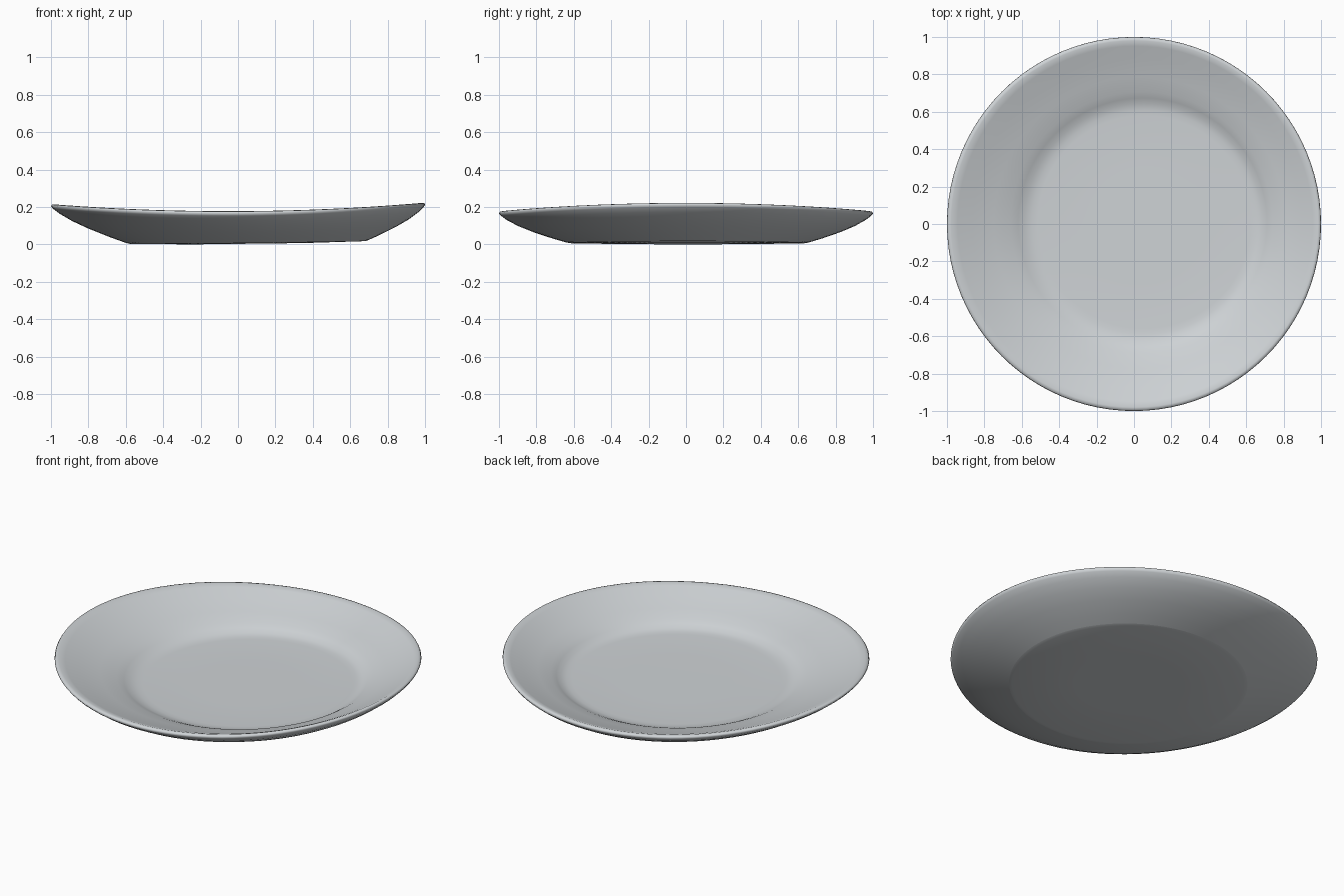
import bpy, bmesh
from math import cos, sin, pi

cube = bpy.data.objects.get("Cube")
if cube:
    bpy.data.objects.remove(cube)

glaze = bpy.data.materials.new("pale grey glaze")
glaze.use_nodes = True
colour = (0.62, 0.65, 0.67, 1)
glaze.diffuse_color = colour
glaze.node_tree.nodes["Principled BSDF"].inputs["Base Color"].default_value = colour

SIDES = 96
# Closed cross-section (radius, height): underside, rounded lip, inner wall, floor
PROFILE = [(0.3, 0.0), (0.63, 0.005), (0.65, 0.01), (0.72, 0.034), (0.82, 0.073),
           (0.9, 0.11), (0.96, 0.146), (0.99, 0.17), (1.0, 0.183), (0.995, 0.192),
           (0.98, 0.194), (0.95, 0.183), (0.88, 0.154), (0.78, 0.119), (0.7, 0.093),
           (0.665, 0.076), (0.635, 0.06), (0.6, 0.053), (0.57, 0.051), (0.3, 0.05)]
FOOT = 2


def warp(r, z, a):
    """Hand-made unevenness: off-centre well, tilted base, saddle-shaped rim."""
    rim = max(0, (r - 0.6) / 0.4)
    x = r * cos(a) + 0.055 * (1 - rim)
    y = r * sin(a) + 0.01 * (1 - rim)
    return x, y, z + 0.021 * rim * cos(2 * a) + 0.012 * min(r, 0.65) * (1 - rim / 2) * cos(a)


bm = bmesh.new()
rings = [[bm.verts.new(warp(r, z, 2 * pi * i / SIDES)) for i in range(SIDES)]
         for r, z in PROFILE]
for lower, upper in zip(rings, rings[1:]):
    for i in range(SIDES):
        j = (i + 1) % SIDES
        bm.faces.new((lower[i], lower[j], upper[j], upper[i]))

# Close the middle of the base and of the floor
bm.faces.new(rings[0][::-1])
bm.faces.new(rings[-1])
bmesh.ops.recalc_face_normals(bm, faces=bm.faces)

# Smooth glaze with a crisp edge round the foot
for face in bm.faces:
    face.smooth = True
for i in range(SIDES):
    bm.edges.get((rings[FOOT][i], rings[FOOT][(i + 1) % SIDES])).smooth = False

# Rest the plate on the ground
lowest = min(v.co.z for v in bm.verts)
bmesh.ops.translate(bm, verts=bm.verts, vec=(0, 0, -lowest))

mesh = bpy.data.meshes.new("plate")
bm.to_mesh(mesh)
bm.free()
mesh.materials.append(glaze)
plate = bpy.data.objects.new("plate", mesh)
bpy.context.collection.objects.link(plate)
